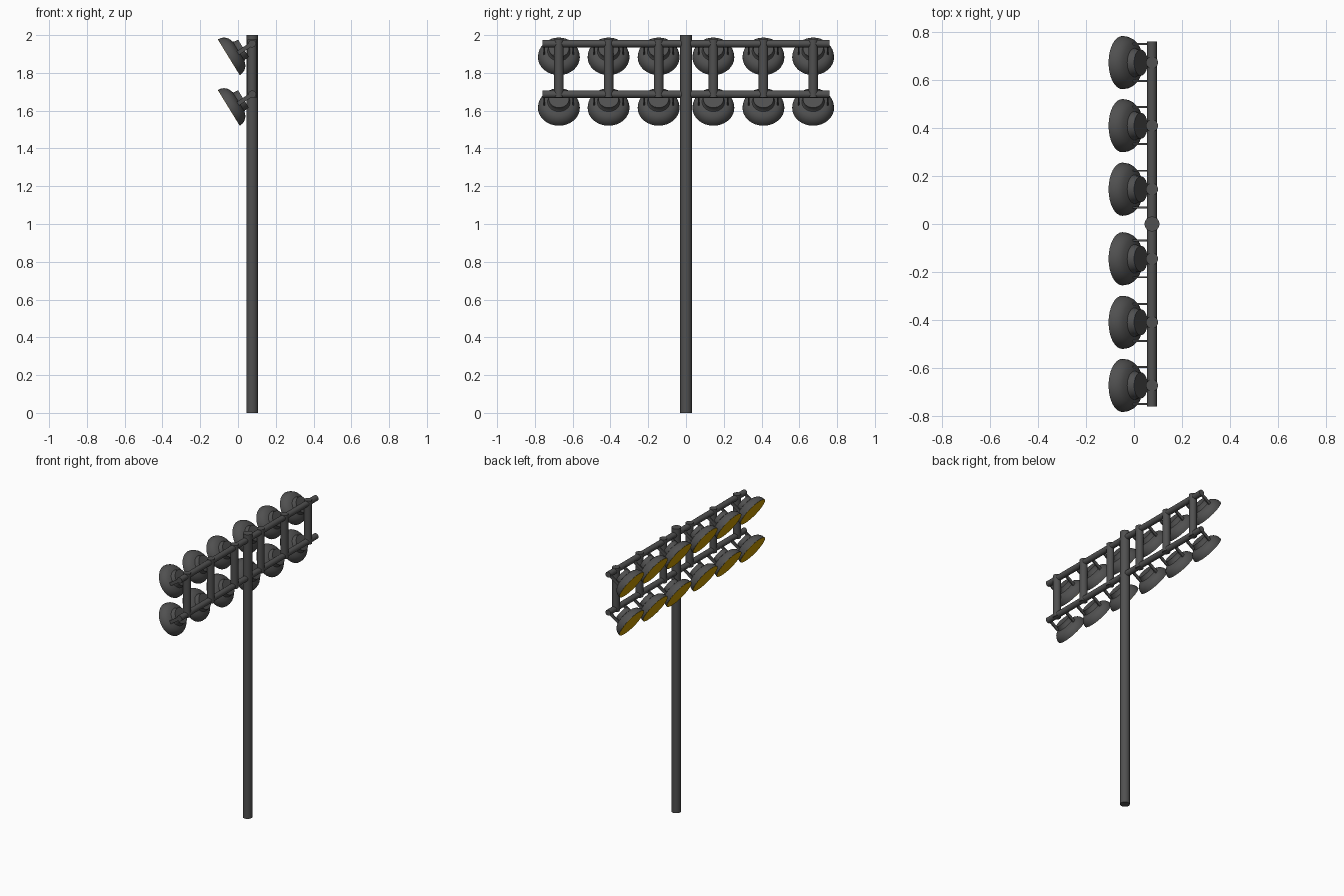
import bpy, bmesh, math
from mathutils import Vector, Matrix

if "Cube" in bpy.data.objects:
    bpy.data.objects.remove(bpy.data.objects["Cube"])


def material(name, rgb):
    m = bpy.data.materials.new(name)
    m.diffuse_color = (*rgb, 1)
    m.use_nodes = True
    m.node_tree.nodes["Principled BSDF"].inputs["Base Color"].default_value = m.diffuse_color
    return m


GREY = material("dark_grey_metal", (0.08, 0.08, 0.08))
AMBER = material("amber_lens", (0.6, 0.33, 0.0))


def finish(name, bm, mat, angle=35):
    bmesh.ops.recalc_face_normals(bm, faces=bm.faces)
    me = bpy.data.meshes.new(name)
    bm.to_mesh(me)
    bm.free()
    me.materials.append(mat)
    ob = bpy.data.objects.new(name, me)
    bpy.context.collection.objects.link(ob)
    bpy.ops.object.select_all(action='DESELECT')
    ob.select_set(True)
    bpy.context.view_layer.objects.active = ob
    bpy.ops.object.shade_smooth_by_angle(angle=math.radians(angle))
    return ob


def tube(name, a, b, r, segs=24):
    a, b = Vector(a), Vector(b)
    d = b - a
    mat = Matrix.Translation((a + b) / 2) @ d.to_track_quat('Z', 'Y').to_matrix().to_4x4()
    bm = bmesh.new()
    bmesh.ops.create_cone(bm, cap_ends=True, segments=segs, radius1=r, radius2=r,
                          depth=d.length, matrix=mat)
    return finish(name, bm, GREY)


def lathe(name, profile, frame, mat, segs=32):
    # profile of (radius, distance along axis), closed on the axis by the cap faces
    bm = bmesh.new()
    rings = [[bm.verts.new(frame @ Vector((r * math.cos(2 * math.pi * i / segs),
                                           r * math.sin(2 * math.pi * i / segs), h)))
              for i in range(segs)] for r, h in profile]
    for p, q in zip(rings, rings[1:]):
        for i in range(segs):
            j = (i + 1) % segs
            bm.faces.new((p[i], p[j], q[j], q[i]))
    bm.faces.new(rings[0])
    bm.faces.new(rings[-1])
    return finish(name, bm, mat)


def strap(name, a, b, width, thick):
    # flat bar lying in an xz plane
    a, b = Vector(a), Vector(b)
    d = b - a
    x = d.normalized()
    y = Vector((0, 1, 0))
    z = x.cross(y)
    rot = Matrix((x, y, z)).transposed().to_4x4()
    bm = bmesh.new()
    bmesh.ops.create_cube(bm, size=1, matrix=Matrix.Translation((a + b) / 2) @ rot
                          @ Matrix.Diagonal((d.length, thick, width, 1)))
    return finish(name, bm, GREY)


PX = 0.075
BAR_Z = (1.955, 1.687)
COLS = [s * y for y in (0.145, 0.41, 0.673) for s in (-1, 1)]

# mast, cross bars and uprights
tube("mast", (PX, 0, 0), (PX, 0, 2), 0.031)
for z in BAR_Z:
    tube("cross_bar", (PX, -0.76, z), (PX, 0.76, z), 0.02)
for y in COLS:
    tube("upright", (PX, y, 1.67), (PX, y, 1.977), 0.025)

# floodlights, tilted down towards -x
HOUSING = [(0.107, 0.004), (0.107, 0.0), (0.111, 0.0), (0.109, 0.016), (0.103, 0.031),
           (0.094, 0.043), (0.082, 0.052), (0.066, 0.058), (0.060, 0.060),
           (0.056, 0.066), (0.054, 0.09)]
back = Vector((0.852, 0, 0.523)).to_track_quat('Z', 'Y').to_matrix().to_4x4()
for z in BAR_Z:
    for y in COLS:
        frame = Matrix.Translation((-0.048, y, z - 0.072)) @ back
        lathe("lamp_housing", HOUSING, frame, GREY)
        lathe("lamp_lens", [(0.108, -0.001), (0.108, 0.003)], frame, AMBER)
        # side arms holding the lamp to the bar
        for s in (-1, 1):
            strap("bracket_arm", (-0.008, y + s * 0.077, z - 0.055),
                  (PX, y + s * 0.077, z), 0.022, 0.008)
